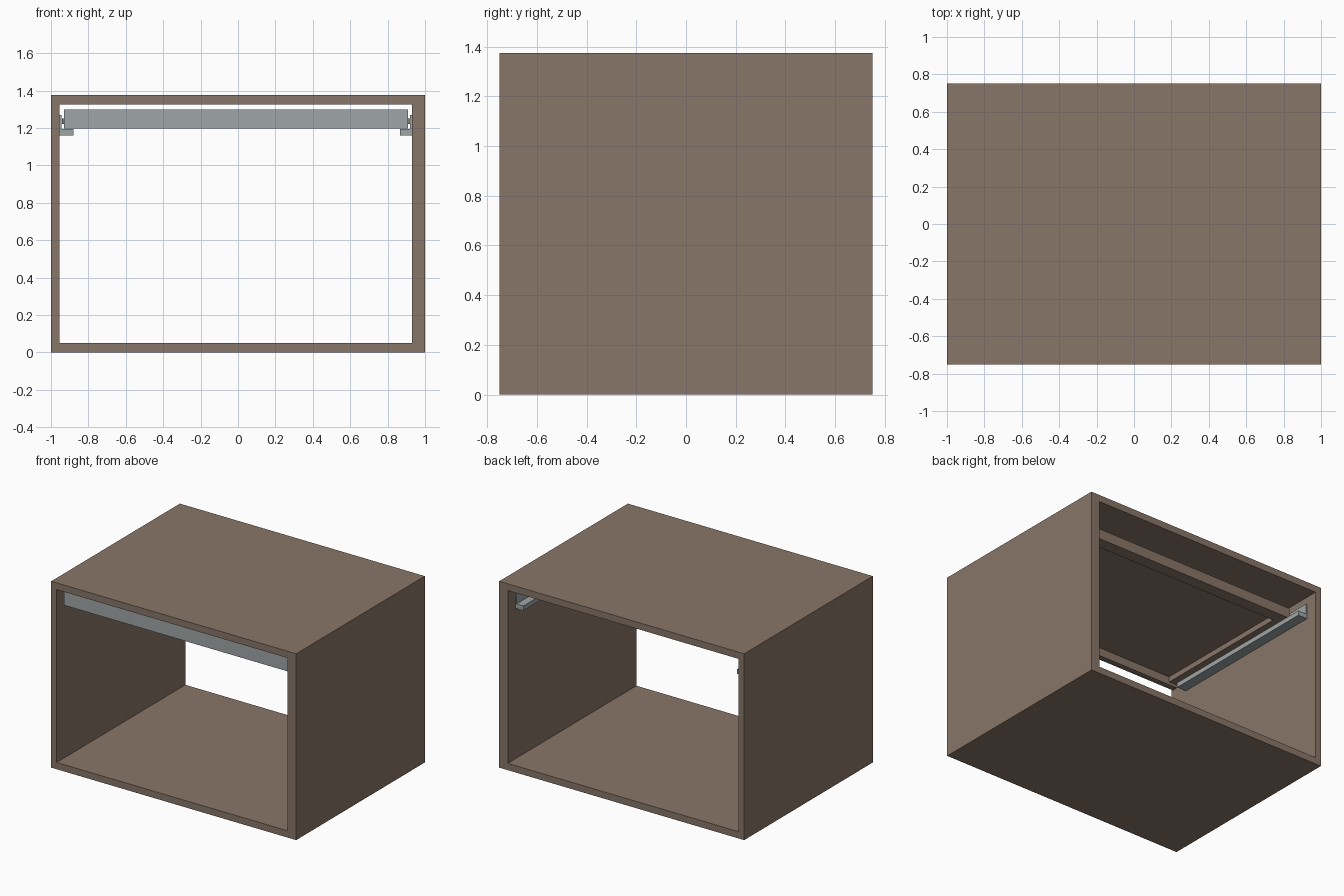
import bpy

if "Cube" in bpy.data.objects:
    bpy.data.objects.remove(bpy.data.objects["Cube"])


def material(name, rgb):
    m = bpy.data.materials.new(name)
    m.diffuse_color = (*rgb, 1)
    m.use_nodes = True
    m.node_tree.nodes["Principled BSDF"].inputs["Base Color"].default_value = m.diffuse_color
    return m


WOOD = material("brown wood", (0.246, 0.181, 0.138))
METAL = material("grey metal", (0.345, 0.375, 0.382))


def box(name, x, y, z, mat):
    """Box from (min, max) ranges on each axis."""
    bpy.ops.mesh.primitive_cube_add(size=1, location=[sum(r) / 2 for r in (x, y, z)])
    ob = bpy.context.object
    ob.name = ob.data.name = name
    ob.scale = [r[1] - r[0] for r in (x, y, z)]
    bpy.ops.object.transform_apply(location=False, rotation=False, scale=True)
    ob.data.materials.append(mat)
    return ob


def prism(name, profile, y, mat):
    """Extrude an x-z profile along y."""
    n = len(profile)
    verts = [(px, py, pz) for py in y for px, pz in profile]
    faces = [tuple(range(n)), tuple(reversed(range(n, 2 * n)))]
    faces += [(i, i + n, (i + 1) % n + n, (i + 1) % n) for i in range(n)]
    me = bpy.data.meshes.new(name)
    me.from_pydata(verts, [], faces)
    me.materials.append(mat)
    ob = bpy.data.objects.new(name, me)
    bpy.context.collection.objects.link(ob)
    return ob


# Cabinet shell, open at front and back
DEPTH = (-0.75, 0.75)
L, R = -0.955, 0.93
box("cabinet_floor", (-1, 1), DEPTH, (0, 0.05), WOOD)
box("cabinet_top", (-1, 1), DEPTH, (1.325, 1.375), WOOD)
box("cabinet_left_wall", (-1, L), DEPTH, (0.05, 1.325), WOOD)
box("cabinet_right_wall", (R, 1), DEPTH, (0.05, 1.325), WOOD)

# Drawer: front plate, frame and raised floor
X0, X1 = -0.93, 0.91
WALL_Z = (1.22, 1.295)
box("drawer_front_plate", (X0, X1), (-0.70, -0.69), (1.198, 1.298), METAL)
box("drawer_front_board", (X0, X1), (-0.69, -0.66), (1.20, 1.295), WOOD)
box("drawer_back", (X0, X1), (0.42, 0.51), WALL_Z, WOOD)
box("drawer_left_side", (X0, X0 + 0.07), (-0.66, 0.42), WALL_Z, WOOD)
box("drawer_right_side", (X1 - 0.07, X1), (-0.66, 0.42), WALL_Z, WOOD)
box("drawer_floor", (X0 + 0.07, X1 - 0.07), (-0.66, 0.42), (1.26, 1.275), WOOD)

# Runners on the drawer sides and L-shaped rails on the cabinet walls
for side, wall, edge, s, w in (("left", L, X0, 1, 0.075), ("right", R, X1, -1, 0.065)):
    box(side + "_runner", sorted((edge, edge - s * 0.012)), (-0.6, 0.5), (1.22, 1.25), WOOD)
    prof = [(0, 1.16), (w, 1.16), (w, 1.195), (0.01, 1.195), (0.01, 1.27), (0, 1.27)]
    pts = [(wall + s * dx, z) for dx, z in prof]
    prism(side + "_rail", pts if s > 0 else pts[::-1], (-0.60, 0.66), METAL)
